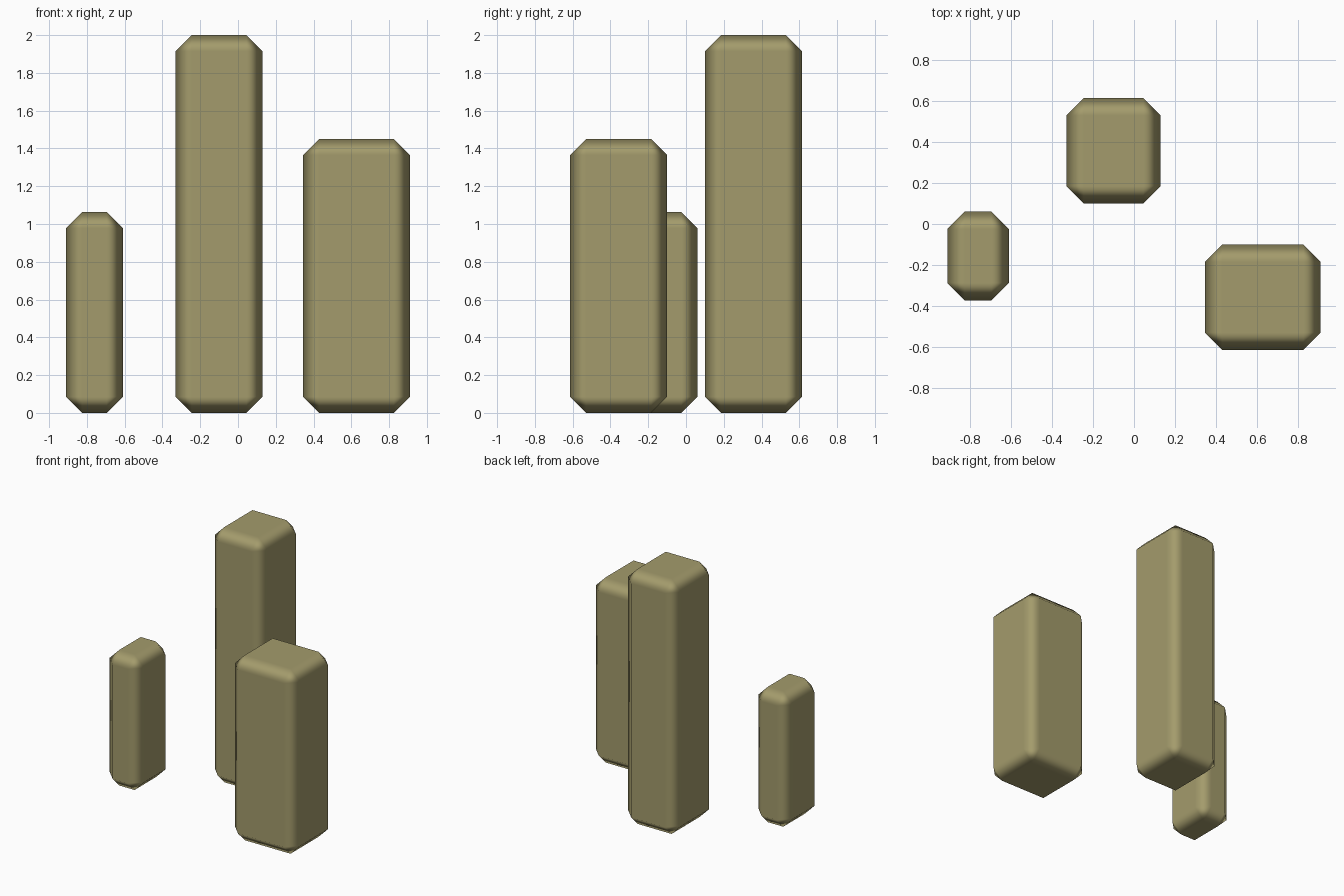
import bpy

if "Cube" in bpy.data.objects:
    bpy.data.objects.remove(bpy.data.objects["Cube"])

CHAMFER = 0.085

stone = bpy.data.materials.new("khaki_stone")
stone.diffuse_color = (0.37, 0.33, 0.15, 1)
stone.use_nodes = True
stone.node_tree.nodes["Principled BSDF"].inputs["Base Color"].default_value = stone.diffuse_color


def pillar(name, x0, x1, y0, y1, height):
    """Chamfered block on the ground: flat sides, softly shaded chamfers."""
    bpy.ops.mesh.primitive_cube_add(
        size=1, location=((x0 + x1) / 2, (y0 + y1) / 2, height / 2))
    ob = bpy.context.object
    ob.name = name
    ob.scale = (x1 - x0, y1 - y0, height)
    bpy.ops.object.transform_apply(location=False, rotation=False, scale=True)
    ob.data.materials.append(stone)
    bpy.ops.object.shade_smooth()
    bevel = ob.modifiers.new("chamfer", 'BEVEL')
    bevel.width = CHAMFER
    bevel.segments = 1
    bevel.limit_method = 'NONE'
    bevel.harden_normals = True
    return ob


# Three standing blocks
pillar("short_pillar", -0.91, -0.61, -0.372, 0.06, 1.063)
pillar("tall_pillar", -0.33, 0.13, 0.10, 0.614, 2.0)
pillar("middle_pillar", 0.345, 0.91, -0.614, -0.10, 1.45)
